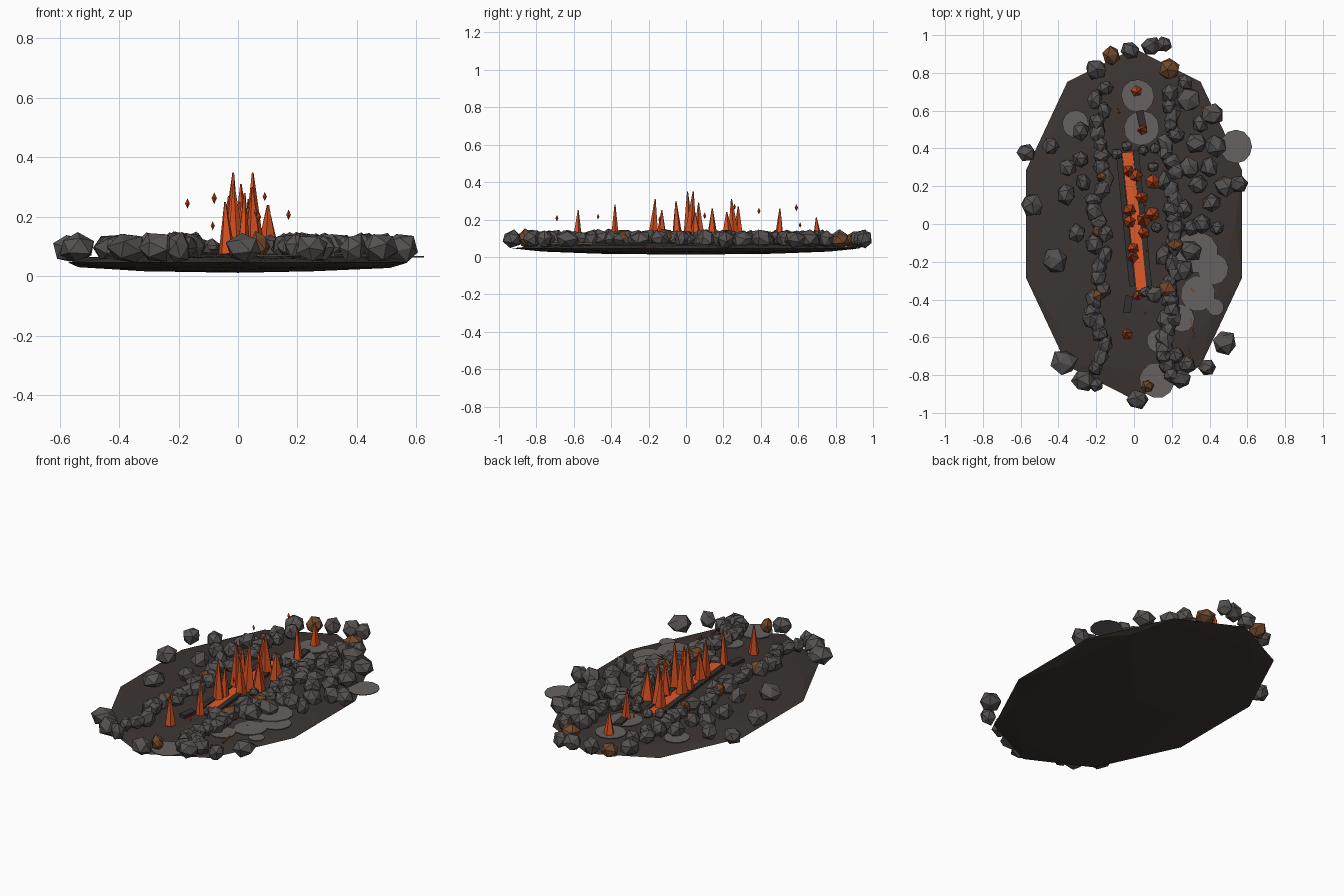
import bpy, bmesh, math, random
from mathutils import Matrix, Vector, Euler

random.seed(7)


def material(name, rgb):
    m = bpy.data.materials.new(name)
    m.diffuse_color = (*rgb, 1)
    return m


EARTH = material("earth", (0.045, 0.036, 0.032))
STONE = material("stone", (0.09, 0.082, 0.08))
RUST = material("rusty_stone", (0.16, 0.065, 0.025))
ASH = material("ash", (0.13, 0.12, 0.115))
CHAR = material("char", (0.035, 0.03, 0.028))
LAVA = material("lava", (0.75, 0.1, 0.02))
FLAME = material("flame", (0.65, 0.08, 0.015))


def finish(bm, name, mat):
    me = bpy.data.meshes.new(name)
    bm.to_mesh(me)
    bm.free()
    me.materials.append(mat)
    ob = bpy.data.objects.new(name, me)
    bpy.context.collection.objects.link(ob)
    return ob


def place(loc, scale, rot=(0, 0, 0)):
    return Matrix.LocRotScale(Vector(loc), Euler(rot), Vector(scale))


def rock(bm, x, y, rx, ry, z=0.095, rz=0.052):
    vs = bmesh.ops.create_icosphere(bm, subdivisions=1, radius=1)["verts"]
    spin = Euler([random.uniform(0, 6) for _ in range(3)]).to_matrix()
    turn = Euler((0, 0, random.uniform(-0.4, 0.4))).to_matrix()
    for v in vs:
        p = spin @ v.co * random.uniform(0.88, 1.12)
        v.co = turn @ Vector((p.x * rx, p.y * ry, p.z * rz)) + Vector((x, y, z))


def bar(bm, a, b, width, z, height):
    a, b = Vector(a), Vector(b)
    d, c = b - a, (a + b) / 2
    bmesh.ops.create_cube(bm, size=1, matrix=place(
        (c.x, c.y, z), (d.length, width, height), (0, 0, math.atan2(d.y, d.x))))


# Scorched ground: a squashed ten-sided faceted lens
bm = bmesh.new()
bmesh.ops.create_icosphere(bm, subdivisions=2, radius=1,
                           matrix=place((0, 0, 0.046), (0.6, 0.93, 0.034)))
finish(bm, "scorched_ground", EARTH)

# Scattered grey rocks: x, y, radius
bm = bmesh.new()
west = [(-.57, .38, .057), (-.44, .41, .05), (-.54, .10, .063), (-.35, .30, .05),
        (-.36, .16, .055), (-.42, -.19, .068), (-.30, -.05, .05), (-.20, .82, .065),
        (-.28, .49, .05), (-.02, .92, .052), (.09, .94, .056), (.16, .95, .042),
        (-.37, -.73, .075), (-.27, -.83, .065), (.02, -.93, .062), (-.20, -.85, .04),
        (-.22, -.50, .055), (-.27, .22, .045), (-.28, .34, .045)]
east = [(.19, .69, .05), (.27, .75, .05), (.29, .66, .065), (.42, .58, .065),
        (.35, .53, .05), (.43, .41, .065), (.33, .43, .055), (.40, .30, .055),
        (.55, .21, .055), (.48, .20, .06), (.41, .11, .055), (.34, .21, .055),
        (.29, .30, .055), (.36, .00, .05), (.44, -.02, .04), (.30, -.14, .065),
        (.25, -.24, .06), (.48, -.63, .06), (.39, -.76, .048), (.25, -.82, .055),
        (.22, -.70, .05), (.28, -.75, .045), (.20, -.50, .055), (.11, -.37, .05),
        (.27, .08, .05), (.30, -.02, .045)]
for x, y, r in west + east:
    rock(bm, x, y, r * random.uniform(0.9, 1.08), r * random.uniform(0.9, 1.1))
finish(bm, "scattered_rocks", STONE)

# Rock ridges on both sides of the fissure
for name, x0, n, y0, y1 in (("left_ridge", -.185, 26, -.76, .72),
                            ("right_ridge", .19, 30, -.80, .62)):
    bm = bmesh.new()
    for i in range(n):
        y = y0 + (y1 - y0) * i / (n - 1)
        rock(bm, x0 + random.uniform(-.035, .035), y, random.uniform(.038, .052),
             random.uniform(.042, .068), 0.10, random.uniform(.035, .05))
    finish(bm, name, STONE)

# Small stones on the lip of the fissure
bm = bmesh.new()
for x, y in ((-.04, .41), (.05, .39), (-.09, .37), (.06, -.36), (.11, .40), (.10, .30), (.12, -.02)):
    rock(bm, x, y, .032, .03, 0.095, .03)
finish(bm, "lip_stones", STONE)

# Rusty rocks
bm = bmesh.new()
for x, y, r in ((-.12, .89, .055), (.19, .82, .06), (-.20, -.38, .04), (.18, -.34, .055),
                (.22, -.11, .045), (.07, -.86, .035), (-.17, .25, .03), (-.19, -.04, .035)):
    rock(bm, x, y, r, r, 0.085 if y > .8 else 0.105, 0.045)
finish(bm, "rusty_rocks", RUST)

# Flat ash patches
bm = bmesh.new()
for i, (x, y, r) in enumerate(((.54, .41, .085), (.02, .68, .085), (.04, .51, .09),
                               (-.31, .53, .07), (.12, -.83, .09), (.33, -.15, .11),
                               (.34, -.37, .09), (.43, -.44, .045), (.13, -.62, .06),
                               (.42, -.24, .08), (.25, -.50, .07))):
    bmesh.ops.create_cone(bm, cap_ends=True, segments=12, radius1=1, radius2=1, depth=1,
                          matrix=place((x, y, 0.066 + 0.018 * max(0, 1 - (x / .6) ** 2 - (y / .93) ** 2)),
                                       (r, r * 1.05, 0.004), (0, 0, i)))
finish(bm, "ash_patches", ASH)

# Glowing fissure with charred edges and broken ends
bm = bmesh.new()
bar(bm, (-.035, .38), (.04, -.35), .058, .082, .012)
finish(bm, "lava_fissure", LAVA)
bm = bmesh.new()
for a, b, w in (((-.08, .37), (-.01, -.33), .03), ((.01, .39), (.08, -.33), .03),
                ((-.025, -.38), (-.038, -.47), .04), ((.03, .60), (.05, .50), .04)):
    bar(bm, a, b, w, .082, .02)
finish(bm, "charred_edges", CHAR)

# Thin glowing cracks
bm = bmesh.new()
for a, b in (((.30, -.34), (.32, -.36)), ((.30, -.50), (.32, -.60)), ((.29, -.66), (.32, -.76)),
             ((-.23, .57), (-.23, .51)), ((.36, .62), (.36, .57))):
    bar(bm, a, b, .008, .072, .012)
finish(bm, "glowing_cracks", RUST)

# Flame spikes: x, y, tip height, radius
bm = bmesh.new()
for i, (x, y, h, r) in enumerate((
        (-.04, -.58, .25, .03), (.02, -.38, .28, .025), (-.01, -.17, .31, .033),
        (.00, -.13, .25, .035), (.05, -.05, .30, .033), (-.02, .01, .35, .035),
        (.05, .03, .35, .04), (-.02, .07, .29, .037), (.10, .05, .24, .04),
        (.04, .14, .26, .035), (.10, .22, .24, .042), (.01, .25, .31, .037),
        (-.03, .28, .27, .035), (.04, .50, .26, .028), (.015, .70, .21, .03))):
    z0 = 0.075
    bmesh.ops.create_cone(bm, cap_ends=True, segments=5, radius1=r, radius2=0.003, depth=h - z0,
                          matrix=place((x, y, (h + z0) / 2), (1, 1, 1),
                                       (random.uniform(-.06, .06), random.uniform(-.06, .06), i)))
finish(bm, "flame_spikes", FLAME)

# Floating embers: stretched octahedra
bm = bmesh.new()
for x, y, z, s in ((-.17, .39, .245, .008), (-.08, .59, .263, .009), (-.085, .61, .17, .007),
                   (.09, .26, .268, .007), (.17, -.69, .207, .008), (.06, -.47, .215, .007),
                   (.06, .10, .22, .008), (.07, -.14, .20, .008)):
    for d in (1, -1):
        bmesh.ops.create_cone(bm, segments=4, radius1=s, radius2=0, depth=s * 2.2,
                              matrix=place((x, y, z + d * s * 1.1), (1, 1, d)))
bmesh.ops.remove_doubles(bm, verts=bm.verts, dist=0.0005)
bmesh.ops.recalc_face_normals(bm, faces=bm.faces)
finish(bm, "embers", FLAME)
